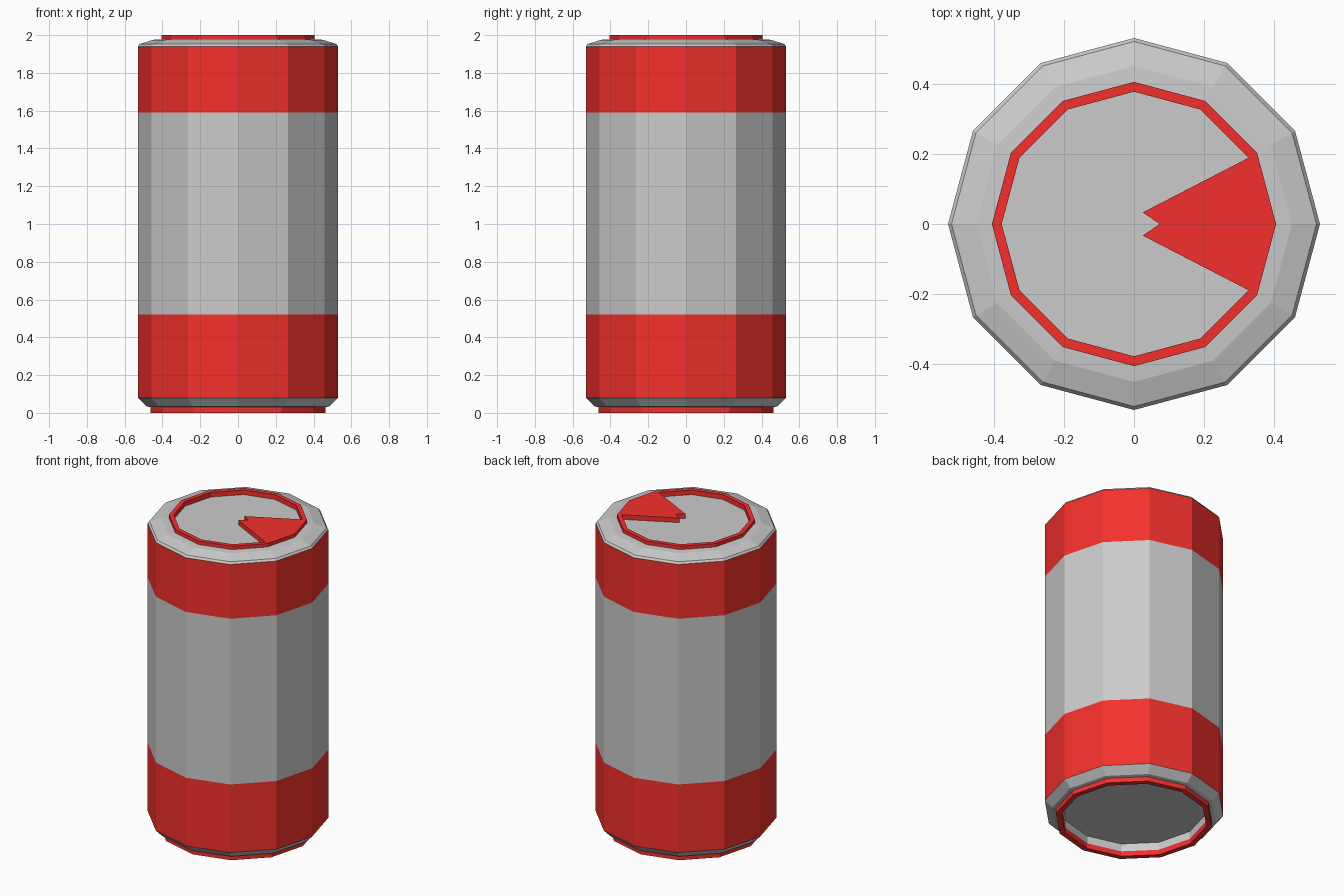
import bpy, bmesh
from math import cos, sin, pi

if "Cube" in bpy.data.objects:
    bpy.data.objects.remove(bpy.data.objects["Cube"])

SIDES = 12
red = bpy.data.materials.new("red_paint")
red.diffuse_color = (0.9, 0.03, 0.025, 1)
red.use_nodes = True
red.node_tree.nodes["Principled BSDF"].inputs["Base Color"].default_value = red.diffuse_color


def finish(name, bm, mat=None):
    me = bpy.data.meshes.new(name)
    bm.to_mesh(me)
    bm.free()
    ob = bpy.data.objects.new(name, me)
    bpy.context.collection.objects.link(ob)
    if mat:
        me.materials.append(mat)
    return ob


def lathe(name, profile, mat=None):
    """Revolve (radius, z) points, listed so that outward is on the right going up."""
    bm = bmesh.new()
    rings = []
    for r, z in profile:
        if r == 0:
            rings.append([bm.verts.new((0, 0, z))] * SIDES)
        else:
            rings.append([bm.verts.new((r * cos(2 * pi * i / SIDES),
                                        r * sin(2 * pi * i / SIDES), z))
                          for i in range(SIDES)])
    for a, b in zip(rings, rings[1:]):
        for i in range(SIDES):
            j = (i + 1) % SIDES
            bm.faces.new(list(dict.fromkeys((a[i], a[j], b[j], b[i]))))
    return finish(name, bm, mat)


# Base: recessed floor, inner wall, red foot rim and grey chamfer
lathe("base_recess", [(0, 0.08), (0.425, 0.08), (0.425, 0.03)])
lathe("foot_rim", [(0.425, 0.03), (0.43, 0), (0.463, 0), (0.463, 0.03)], red)
lathe("base_chamfer", [(0.463, 0.03), (0.485, 0.035), (0.53, 0.08)])

# Side wall: three painted bands
lathe("lower_band", [(0.53, 0.08), (0.53, 0.52)], red)
lathe("middle_band", [(0.53, 0.52), (0.53, 1.59)])
lathe("upper_band", [(0.53, 1.59), (0.53, 1.94)], red)

# Top: grey shoulder, red rim and sunken lid
lathe("shoulder", [(0.53, 1.94), (0.52, 1.953), (0.45, 1.975), (0.405, 1.978)])
lathe("top_rim", [(0.405, 1.978), (0.405, 2), (0.377, 2), (0.377, 1.97)], red)
lathe("lid", [(0.377, 1.97), (0, 1.97)])

# Wedge-shaped opening tab with a notched tip
bm = bmesh.new()
outline = [(0.073, 0), (0.025, -0.033), (0.327, -0.189), (0.377, 0), (0.327, 0.189), (0.025, 0.033)]
face = bm.faces.new([bm.verts.new((x, y, 1.97)) for x, y in outline])
top = bmesh.ops.extrude_face_region(bm, geom=[face])["geom"]
bmesh.ops.translate(bm, vec=(0, 0, 0.03), verts=[v for v in top if isinstance(v, bmesh.types.BMVert)])
bmesh.ops.recalc_face_normals(bm, faces=bm.faces)
finish("opening_tab", bm, red)
